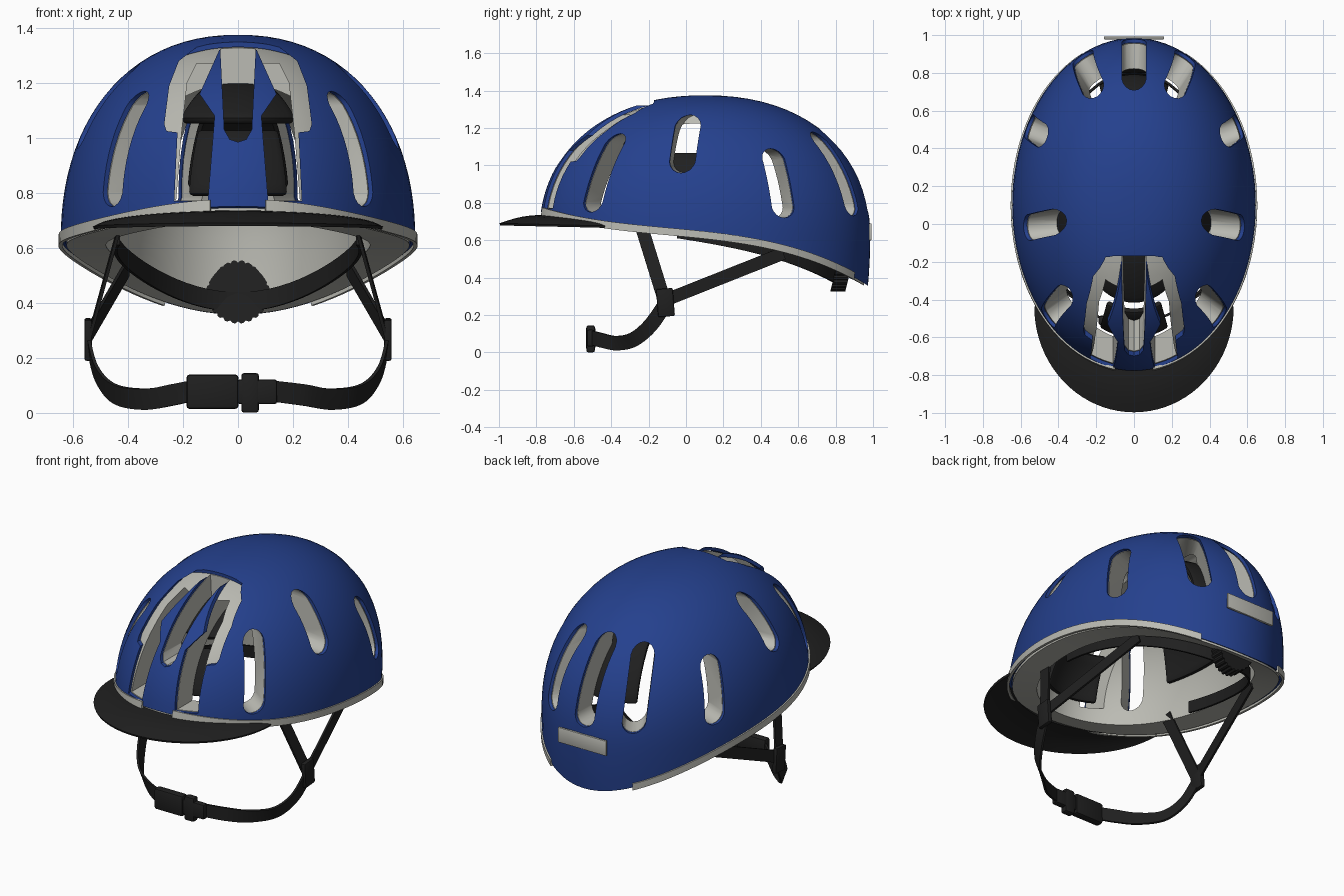
import bpy, bmesh
from math import sin, cos, pi, radians
from mathutils import Vector

cube = bpy.data.objects.get("Cube")
if cube:
    bpy.data.objects.remove(cube, do_unlink=True)


def material(name, rgb):
    m = bpy.data.materials.new(name)
    m.use_nodes = True
    m.diffuse_color = (*rgb, 1)
    bsdf = next(n for n in m.node_tree.nodes if n.type == 'BSDF_PRINCIPLED')
    bsdf.inputs["Base Color"].default_value = (*rgb, 1)
    bsdf.inputs["Roughness"].default_value = 0.6
    return m


BLUE = material("shell blue", (0.018, 0.052, 0.27))
GREY = material("foam grey", (0.50, 0.50, 0.455))
BLACK = material("strap black", (0.014, 0.014, 0.014))

# Dome semi-axes: half width, half length, height above BASE
BASE, MID = 0.62, 0.1
SHELL_OUT, SHELL_IN = (0.645, 0.885, 0.755), (0.627, 0.866, 0.737)
FOAM_OUT, FOAM_IN = (0.624, 0.863, 0.734), (0.48, 0.73, 0.61)


def rim_z(y):
    return 0.632 - 0.0964 * y - 0.0427 * y**2 - 0.145 * y**3


def dome_point(axes, phi, z):
    a, b, h = axes
    u = (z - BASE) / h
    r = max(0, 1 - u**2.2) ** (1 / 2.2) if u > 0 else 1 - 0.2 * (z - BASE)**2
    return Vector((a * r * cos(phi), MID + b * r * sin(phi), z))


def add_object(name, bm, mat, angle=35):
    bmesh.ops.recalc_face_normals(bm, faces=bm.faces)
    me = bpy.data.meshes.new(name)
    bm.to_mesh(me)
    bm.free()
    ob = bpy.data.objects.new(name, me)
    bpy.context.collection.objects.link(ob)
    if mat:
        me.materials.append(mat)
    smooth(ob, angle)
    return ob


def activate(ob):
    bpy.ops.object.select_all(action='DESELECT')
    ob.select_set(True)
    bpy.context.view_layer.objects.active = ob


def smooth(ob, angle=35):
    activate(ob)
    bpy.ops.object.shade_smooth_by_angle(angle=radians(angle))


def apply_modifier(ob, kind, **settings):
    mod = ob.modifiers.new(kind.lower(), kind)
    for key, value in settings.items():
        setattr(mod, key, value)
    activate(ob)
    bpy.ops.object.modifier_apply(modifier=mod.name)


def dome(name, outer, inner, drop, mat, n=96, rows=24):
    """Closed thick dome cut off along the sloping rim."""
    bm = bmesh.new()
    rims = []
    for axes in (outer, inner):
        rings = []
        for k in range(rows):
            ring = []
            for i in range(n):
                phi = 2 * pi * i / n
                low = rim_z(MID + axes[1] * sin(phi)) - drop
                z = low + (BASE + axes[2] - low) * sin(k / rows * pi / 2)
                ring.append(bm.verts.new(dome_point(axes, phi, z)))
            rings.append(ring)
        pole = bm.verts.new((0, MID, BASE + axes[2]))
        for i in range(n):
            j = (i + 1) % n
            for lo, hi in zip(rings, rings[1:]):
                bm.faces.new((lo[i], lo[j], hi[j], hi[i]))
            bm.faces.new((rings[-1][i], rings[-1][j], pole))
        rims.append(rings[0])
    for i in range(n):
        j = (i + 1) % n
        bm.faces.new((rims[0][i], rims[0][j], rims[1][j], rims[1][i]))
    return add_object(name, bm, mat)


def prism(name, near, far, mat=None):
    """Solid between two matching outlines."""
    bm = bmesh.new()
    rings = [[bm.verts.new(p) for p in ring] for ring in (near, far)]
    for ring in rings:
        bm.faces.new(ring)
    for i in range(len(near)):
        j = (i + 1) % len(near)
        bm.faces.new((rings[0][i], rings[0][j], rings[1][j], rings[1][i]))
    ob = add_object(name, bm, mat)
    ob.hide_render = mat is None
    return ob


def sheet(name, rows, mat, thickness, offset=0, bevel=0):
    """Grid of points given a thickness."""
    bm = bmesh.new()
    grid = [[bm.verts.new(p) for p in row] for row in rows]
    for r0, r1 in zip(grid, grid[1:]):
        for i in range(len(r0) - 1):
            bm.faces.new((r0[i], r0[i + 1], r1[i + 1], r1[i]))
    ob = add_object(name, bm, mat)
    apply_modifier(ob, 'SOLIDIFY', thickness=thickness, offset=offset)
    if bevel:
        apply_modifier(ob, 'BEVEL', width=bevel, segments=2, limit_method='ANGLE', angle_limit=radians(50))
    smooth(ob)
    return ob


def box(name, loc, size, mat, bevel=0.01, tilt=0):
    bpy.ops.mesh.primitive_cube_add(size=1, location=loc, rotation=(tilt, 0, 0))
    ob = bpy.context.object
    ob.name = name
    ob.scale = size
    bpy.ops.object.transform_apply(location=False, rotation=False)
    ob.data.materials.append(mat)
    apply_modifier(ob, 'BEVEL', width=bevel, segments=2)
    smooth(ob)
    return ob


def slot(phi, z0, z1, width):
    """Round-ended cutter along one meridian, running straight inwards."""
    bottom, top = dome_point(SHELL_OUT, phi, z0), dome_point(SHELL_OUT, phi, z1)
    out = Vector((cos(phi) / SHELL_OUT[0], sin(phi) / SHELL_OUT[1], 0)).normalized()
    side = Vector((-out.y, out.x, 0))
    r = width / 2
    outline = []
    for k in range(18):
        t = 2 * pi * (k + 0.5) / 18
        z = (z1 - r if sin(t) > 0 else z0 + r) + r * sin(t)
        outline.append(bottom.lerp(top, (z - z0) / (z1 - z0)) + side * r * cos(t))
    return prism("vent_cutter", [p + out * 0.16 for p in outline], [p - out * 0.32 for p in outline])


def front_cutter(outline, sx=1):
    return prism("front_cutter", [(sx * x, -1.1, z) for x, z in outline],
                 [(sx * x, -0.17, z) for x, z in outline])


# Shell and foam liner
shell = dome("outer_shell", SHELL_OUT, SHELL_IN, 0, BLUE)
liner = dome("foam_liner", FOAM_OUT, FOAM_IN, 0.012, GREY)

# Vents along the sides and back
shared, shell_only, liner_only = [], [], []
for deg, z0, z1, width in ((-44, 0.75, 1.17, 0.125), (-9, 0.96, 1.27, 0.14), (29, 0.72, 1.09, 0.13), (65, 0.73, 1.18, 0.13)):
    for angle in (deg, 180 - deg):
        shared.append(slot(radians(angle), z0, z1, width))
shared.append(slot(pi / 2, 0.73, 1.2, 0.13))

# Front opening with a forked centre tongue
shared.append(front_cutter([(-0.065, 1.335), (-0.05, 1.03), (-0.03, 0.995), (0, 0.985), (0.03, 0.995), (0.05, 1.03), (0.065, 1.335)]))
wide = [(0.11, 0.77), (0.085, 1.08), (0.14, 1.16), (0.068, 1.32), (-0.01, 1.32), (-0.01, 1.35), (0.07, 1.35),
        (0.15, 1.33), (0.215, 1.28), (0.25, 1.19), (0.268, 1.05), (0.26, 1.025), (0.22, 1.02), (0.232, 0.77)]
deep = [(0.11, 0.772), (0.085, 1.08), (0.07, 1.27), (0.15, 1.27), (0.185, 1.2), (0.205, 1.02), (0.225, 0.772)]
for sx in (1, -1):
    shell_only.append(front_cutter(wide, sx))
    liner_only.append(front_cutter(deep, sx))
for target, cutters in ((shell, shared + shell_only), (liner, shared + liner_only)):
    for cutter in cutters:
        apply_modifier(target, 'BOOLEAN', operation='DIFFERENCE', solver='EXACT', object=cutter)
    smooth(target)
for cutter in shared + shell_only + liner_only:
    bpy.data.objects.remove(cutter, do_unlink=True)


def arc_rows(axes, d0, d1, z_of, n=40):
    """Rows of points around a dome, z_of gives the heights at each angle."""
    rows = []
    for i in range(n + 1):
        phi = radians(d0 + (d1 - d0) * i / n)
        rows.append([dome_point(axes, phi, z) for z in z_of(phi)])
    return rows


def trim_heights(phi):
    z = rim_z(MID + SHELL_OUT[1] * sin(phi))
    return z - 0.014, z + 0.026


# Rim trim on both sides
for side, d0, d1 in (("left", -81, 65), ("right", 115, 261)):
    sheet(side + "_rim_trim", arc_rows((0.646, 0.886, 0.76), d0, d1, trim_heights), GREY, 0.014)

# Rear reflector
box("rear_reflector", (0, 0.985, 0.645), (0.32, 0.014, 0.09), GREY, 0.003)

# Visor
visor = []
for i in range(41):
    a = pi * i / 40
    x = 0.51 * cos(a)
    inner = Vector((x, MID - 0.86 * (1 - (x / 0.63)**2)**0.5, 0.672 + 0.058 * sin(a)))
    outer = Vector((0.525 * cos(a), -0.44 - 0.555 * sin(a), 0.672 + 0.013 * sin(a)))
    visor.append([inner.lerp(outer, t / 6) + Vector((0, 0, 0.012 * sin(a) * sin(pi * t / 6))) for t in range(7)])
sheet("visor", visor, BLACK, 0.012)

# Comfort pads inside the liner
for name, d0, d1, z0, z1 in (("front_pad", -113, -67, 0.79, 1.02), ("upper_front_pad", -128, -52, 1.06, 1.19),
                             ("left_pad", -25, 12, 0.84, 1.06), ("right_pad", 168, 205, 0.84, 1.06),
                             ("rear_pad", 66, 114, 0.82, 1.12)):
    heights = [z0 + (z1 - z0) * k / 6 for k in range(7)]
    sheet(name, arc_rows((0.46, 0.71, 0.595), d0, d1, lambda phi: heights, 14), BLACK, 0.035, 0, 0.012)


# Retention band and its adjuster dial
def band_heights(phi):
    z = rim_z(MID + 0.71 * sin(phi)) - 0.045 * sin(phi)
    return z - 0.035, z + 0.035


sheet("retention_band", arc_rows((0.445, 0.71, 0.6), -12, 192, band_heights), BLACK, 0.012)
teeth = [(r * cos(2 * pi * k / 72), r * sin(2 * pi * k / 72)) for k in range(72)
         for r in [0.115 if k % 3 else 0.107]]
dial = [[(x, y + 0.25 * z, 0.44 + z) for x, z in teeth] for y in (0.80, 0.88)]
prism("adjuster_dial", *dial, BLACK)


def ribbon(name, keys, sx=1, steps=8):
    """Webbing through (centre, half width vector) keys, smoothly blended."""
    pts = [(Vector(p), Vector(w)) for p, w in keys]
    pts = [pts[0]] + pts + [pts[-1]]
    rows = []
    for i in range(1, len(pts) - 2):
        for s in range(steps + (i == len(pts) - 3)):
            t = s / steps
            c, w = [0.5 * (2 * q1 + (q2 - q0) * t + (2 * q0 - 5 * q1 + 4 * q2 - q3) * t**2
                           + (3 * q1 - q0 - 3 * q2 + q3) * t**3)
                    for q0, q1, q2, q3 in zip(*pts[i - 1:i + 3])]
            rows.append([(sx * p.x, p.y, p.z) for p in (c - w, c, c + w)])
    return sheet(name, rows, BLACK, 0.012)


# Straps, sliders and chin buckle
for side, sx in (("left", 1), ("right", -1)):
    ribbon(side + "_front_strap", [((0.43, -0.24, 0.68), (0, 0.034, 0.008)), ((0.545, -0.11, 0.26), (0, 0.034, 0.008))], sx)
    ribbon(side + "_rear_strap", [((0.4, 0.52, 0.53), (0, -0.012, 0.032)), ((0.545, -0.11, 0.28), (0, -0.012, 0.032))], sx)
    end = 0.12 if sx > 0 else 0.17
    ribbon(side + "_chin_strap", [((0.545, -0.11, 0.26), (0, 0.033, -0.02)), ((0.515, -0.19, 0.145), (0, 0.03, -0.026)),
                                  ((0.45, -0.28, 0.07), (0, 0.02, -0.034)), ((0.34, -0.37, 0.05), (0, 0.008, -0.038)),
                                  ((0.24, -0.45, 0.065), (0, 0, -0.039)), ((end, -0.505, 0.08), (0, 0, -0.038))], sx)
    box(side + "_strap_slider", (sx * 0.545, -0.11, 0.267), (0.028, 0.09, 0.15), BLACK, 0.008, 0.08)
box("buckle_socket", (-0.093, -0.51, 0.077), (0.19, 0.05, 0.125), BLACK, 0.012)
box("buckle_release", (0.044, -0.51, 0.073), (0.064, 0.045, 0.144), BLACK, 0.01)
box("buckle_tongue", (0.07, -0.51, 0.077), (0.145, 0.04, 0.09), BLACK, 0.01)
